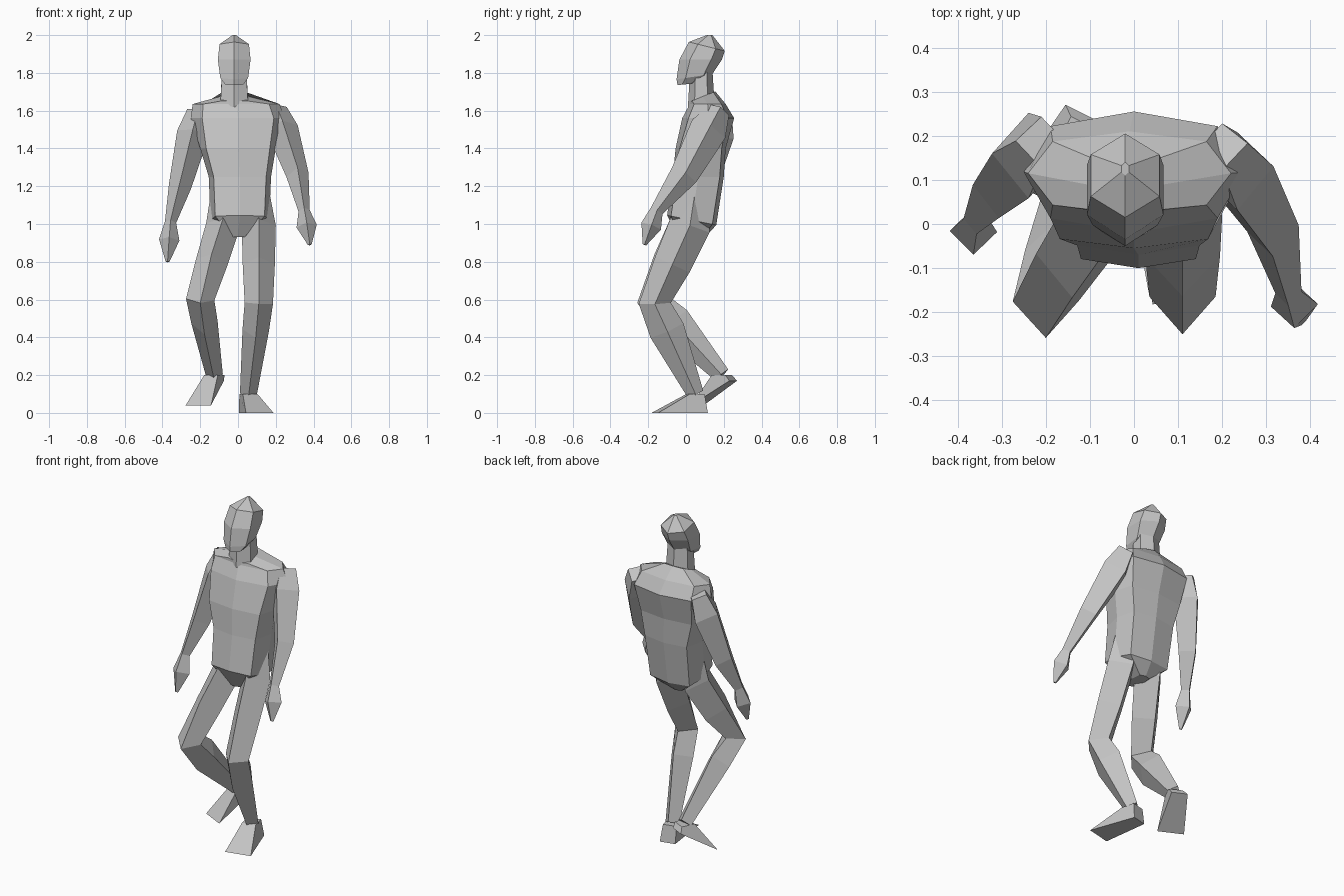
import bpy
import bmesh
from math import cos, sin, pi, copysign
from mathutils import Vector

default_cube = bpy.data.objects.get("Cube")
if default_cube:
    bpy.data.objects.remove(default_cube, do_unlink=True)

# Single clay colour
clay = bpy.data.materials.new("clay_grey")
clay.use_nodes = True
clay.diffuse_color = (.55, .55, .55, 1)
clay.node_tree.nodes["Principled BSDF"].inputs["Base Color"].default_value = clay.diffuse_color


def outline(sides, power=1):
    """Unit cross-section starting at the front; a low power squares it off."""
    points = []
    for i in range(sides):
        angle = 2 * pi * i / sides
        u, v = sin(angle), -cos(angle)
        points.append((copysign(abs(u) ** power, u), copysign(abs(v) ** power, v)))
    return points


BODY = outline(sides=8, power=.5)
SHOULDERS = outline(sides=8, power=.8)
HEAD = outline(sides=6)
LIMB = outline(sides=4)


def skin(name, rings):
    """Join rings with flat quads and cap both ends."""
    bm = bmesh.new()
    loops = [[bm.verts.new(point) for point in ring] for ring in rings]
    for low, high in zip(loops, loops[1:]):
        for i in range(len(low)):
            j = (i + 1) % len(low)
            bm.faces.new((low[i], low[j], high[j], high[i]))
    bm.faces.new(loops[0])
    bm.faces.new(loops[-1])
    bmesh.ops.recalc_face_normals(bm, faces=bm.faces)
    mesh = bpy.data.meshes.new(name)
    bm.to_mesh(mesh)
    bm.free()
    mesh.materials.append(clay)
    part = bpy.data.objects.new(name, mesh)
    bpy.context.collection.objects.link(part)


def level(profile, z, wide, front, back, x=0, tilt=0):
    """Level cross-section between a front and a back; tilt raises the back."""
    middle, deep = (front + back) / 2, (back - front) / 2
    return [Vector((x + u * wide, middle + v * deep, z + v * deep * tilt))
            for u, v in profile]


def along(joints, t):
    """Point on the chain of joints, one unit of t per bone."""
    t = min(max(t, 0), len(joints) - 1)
    bone = min(int(t), len(joints) - 2)
    return joints[bone].lerp(joints[bone + 1], t - bone)


def limb(name, joints, stations):
    """Four-sided limb whose sections stand square to the chain of joints."""
    joints = [Vector(joint) for joint in joints]
    rings = []
    for t, wide, deep in stations:
        centre = along(joints, t)
        down = (along(joints, t + .2) - along(joints, t - .2)).normalized()
        back = down.cross(Vector((-1, 0, 0))).normalized()
        if back.y < 0:
            back.negate()
        side = back.cross(down).normalized()
        if side.x < 0:
            side.negate()
        rings.append([centre + side * u * wide + back * v * deep for u, v in LIMB])
    skin(name, rings)


def foot(name, ankle, heel, toe):
    """Wedge from a small ankle block to a sole that widens toward the toes."""
    ankle, heel, toe = Vector(ankle), Vector(heel), Vector(toe)
    ahead = toe - heel
    ahead.z = 0
    ahead.normalize()
    side = Vector((-ahead.y, ahead.x, 0))
    block = [ankle + (ahead * a + side * s) * .04
             for a, s in ((1, -1), (1, 1), (-1, 1), (-1, -1))]
    sole = [toe - side * .075, toe + side * .075, heel + side * .045, heel - side * .045]
    skin(name, [block, sole])


# Torso: crotch, hips, waist, chest, shoulders, collar
skin("torso", [
    level(BODY, z=.93, wide=.04, front=-.04, back=.1),
    level(BODY, z=1.02, wide=.155, front=-.1, back=.16, x=.01, tilt=-.2),
    level(BODY, z=1.25, wide=.165, front=-.07, back=.2, x=.01),
    level(BODY, z=1.4, wide=.2, front=-.055, back=.21),
    level(SHOULDERS, z=1.56, wide=.25, front=-.02, back=.255),
    level(SHOULDERS, z=1.635, wide=.23, front=.02, back=.21, x=-.01),
    level(BODY, z=1.675, wide=.075, front=.02, back=.155, x=-.02, tilt=.4),
])

# Neck and head
skin("neck", [
    level(HEAD, z=1.64, wide=.085, front=.01, back=.15, x=-.02, tilt=.3),
    level(HEAD, z=1.8, wide=.075, front=.02, back=.14, x=-.02, tilt=.2),
])
skin("head", [
    level(HEAD, z=1.74, wide=.055, front=-.045, back=.05, x=-.02, tilt=.1),
    level(HEAD, z=1.78, wide=.085, front=-.05, back=.14, x=-.02, tilt=.15),
    level(HEAD, z=1.87, wide=.1, front=-.035, back=.19, x=-.02),
    level(HEAD, z=1.94, wide=.09, front=.015, back=.205, x=-.02, tilt=-.25),
    level(HEAD, z=2, wide=.01, front=.11, back=.14, x=-.02),
])

# Arms: shoulder, upper arm, elbow, wrist, knuckles, fingertips
arm_shape = [(0, .06, .06), (.3, .085, .1), (1, .06, .075),
             (2, .03, .035), (2.45, .054, .055), (3, .01, .01)]
limb("left_arm", stations=arm_shape, joints=[
    (.2, .175, 1.605), (.315, -.01, 1.26), (.35, -.155, 1.07), (.38, -.22, .89)])
limb("right_arm", stations=arm_shape, joints=[
    (-.21, .185, 1.595), (-.307, .085, 1.2), (-.357, .01, 1.01), (-.373, -.05, .8)])

# Legs: flank, hip, thigh, knee, calf, ankle; feet share the ankle joint
leg_shape = [(0, .06, .08), (1, .09, .11), (1.5, .085, .1), (2, .075, .085),
             (2.3, .07, .095), (3, .045, .045)]
left_ankle = (.055, .05, .1)
right_ankle = (-.125, .19, .2)
limb("left_leg", stations=leg_shape, joints=[
    (.09, .06, 1.25), (.11, .02, .99), (.11, -.165, .58), left_ankle])
limb("right_leg", stations=leg_shape, joints=[
    (-.07, .06, 1.25), (-.08, .02, .99), (-.2, -.175, .6), right_ankle])
foot("left_foot", left_ankle, heel=(.05, .105, 0), toe=(.115, -.165, 0))
foot("right_foot", right_ankle, heel=(-.115, .25, .17), toe=(-.21, .06, .04))
